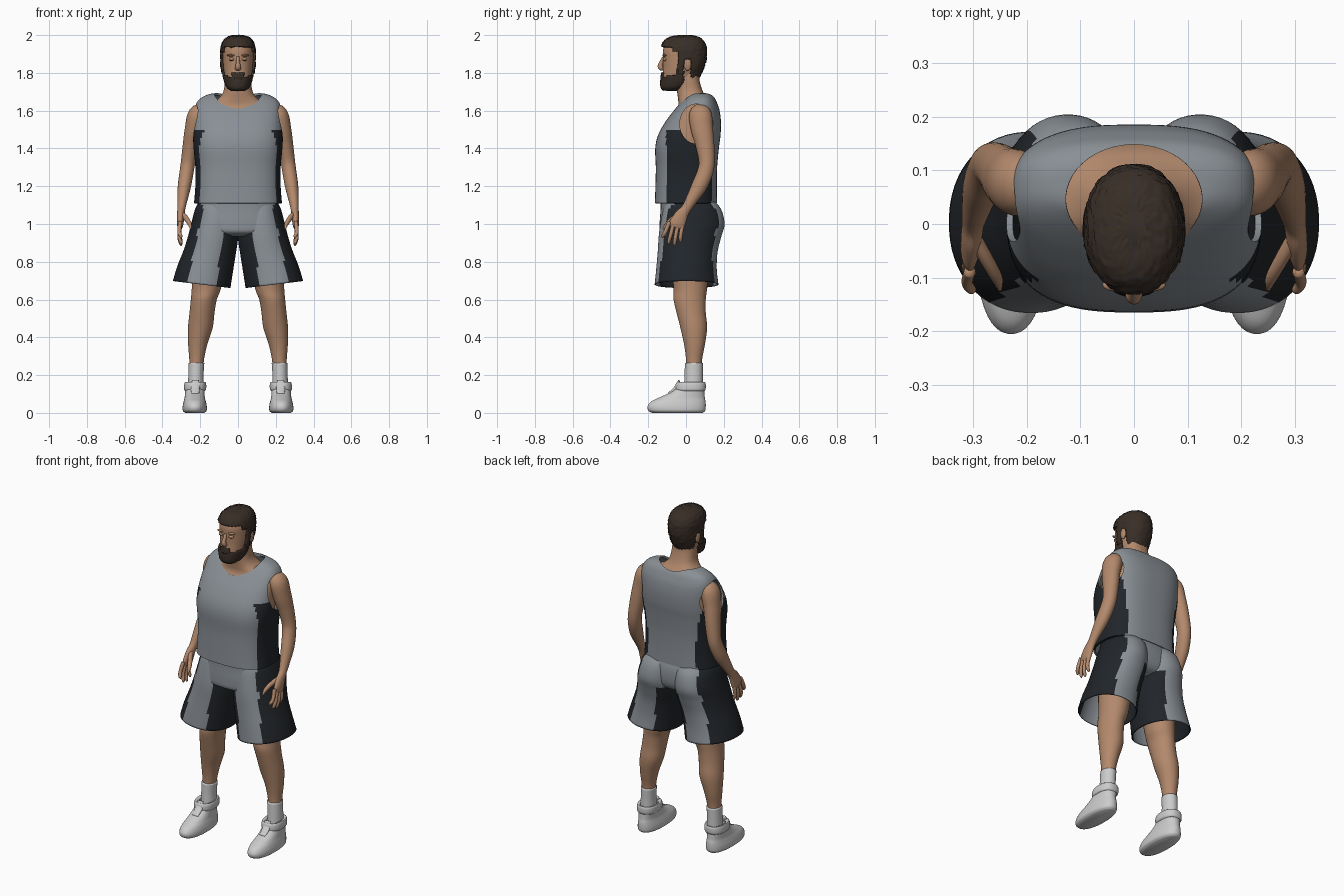
import bpy, bmesh, math, random
from mathutils import Vector

if "Cube" in bpy.data.objects:
    bpy.data.objects.remove(bpy.data.objects["Cube"])

random.seed(4)

def material(name, rgb):
    m = bpy.data.materials.new(name)
    m.diffuse_color = (*rgb, 1)
    m.use_nodes = True
    m.node_tree.nodes["Principled BSDF"].inputs["Base Color"].default_value = m.diffuse_color
    return m

SKIN = material("skin", (0.45, 0.25, 0.15))
GREY = material("grey_cloth", (0.25, 0.275, 0.30))
BLACK = material("black_cloth", (0.015, 0.018, 0.022))
HAIR = material("dark_hair", (0.04, 0.027, 0.02))
WHITE = material("white_shoe", (0.66, 0.66, 0.66))

def smooth_rows(rows, k=5):
    """Catmull-Rom interpolation of a list of number rows."""
    out = []
    for i in range(len(rows) - 1):
        a, b, c, d = (rows[max(0, min(len(rows) - 1, i + j))] for j in (-1, 0, 1, 2))
        for s in range(k):
            t = s / k
            out.append([0.5 * (2*q + (r - p)*t + (2*p - 5*q + 4*r - s4)*t*t + (3*q - p - 3*r + s4)*t**3)
                        for p, q, r, s4 in zip(a, b, c, d)])
    return out + [list(rows[-1])]

def build(name, loops, mats, pick=None, keep=None, caps=(True, True), mirror=False, solid=0, rough=0):
    """Skin a stack of loops; pick chooses the material, keep filters faces."""
    bm = bmesh.new()
    vs = [[bm.verts.new(p) for p in loop] for loop in loops]
    n = len(vs[0])
    for a, b in zip(vs, vs[1:]):
        for i in range(n):
            bm.faces.new((a[i], a[(i + 1) % n], b[(i + 1) % n], b[i]))
    for use, loop in zip(caps, (vs[0], vs[-1])):
        if use:
            bm.faces.new(loop)
    bmesh.ops.recalc_face_normals(bm, faces=bm.faces)
    if keep:
        bad = [f for f in bm.faces if not keep(f.calc_center_median())]
        bmesh.ops.delete(bm, geom=bad, context='FACES')
    if rough:
        bm.normal_update()
        for v in bm.verts:
            v.co += v.normal * random.uniform(-rough, rough)
    for f in bm.faces:
        f.smooth = True
        f.material_index = pick(f.calc_center_median()) if pick else 0
    me = bpy.data.meshes.new(name)
    bm.to_mesh(me)
    bm.free()
    for m in mats:
        me.materials.append(m)
    ob = bpy.data.objects.new(name, me)
    bpy.context.collection.objects.link(ob)
    if solid:
        s = ob.modifiers.new("thickness", 'SOLIDIFY')
        s.thickness, s.offset = solid, -1
    if mirror:
        ob.modifiers.new("mirror", 'MIRROR')
    return ob

def loft(name, rings, mats, p=2.0, n=48, tilt=0, k=5, **kw):
    """Rings are (z, x_min, x_max, y_front, y_back), superellipse power p."""
    loops = []
    rows = smooth_rows(rings, k)
    for j, (z, x0, x1, y0, y1) in enumerate(rows):
        cx, cy, rx, ry = (x0 + x1)/2, (y0 + y1)/2, (x1 - x0)/2, (y1 - y0)/2
        loop = []
        for i in range(n):
            a = math.tau * (i + 0.5) / n
            c, s = math.cos(a), math.sin(a)
            dx = rx * math.copysign(abs(c)**(2/p), c)
            dy = ry * math.copysign(abs(s)**(2/p), s)
            loop.append((cx + dx, cy + dy, z + tilt * dx * j / len(rows)))
        loops.append(loop)
    return build(name, loops, mats, **kw)

def tube(name, pts, mats, n=16, k=5, **kw):
    """Points are (x, y, z, radius_y, radius_x) along a path."""
    rows = smooth_rows(pts, k)
    loops = []
    for i, r in enumerate(rows):
        t = (Vector(rows[min(i + 1, len(rows) - 1)][:3]) - Vector(rows[max(i - 1, 0)][:3])).normalized()
        u = t.cross(Vector((1, 0, 0))).normalized()
        v = u.cross(t)
        loops.append([Vector(r[:3]) + u*r[3]*math.cos(math.tau*j/n) + v*r[4]*math.sin(math.tau*j/n)
                      for j in range(n)])
    return build(name, loops, mats, **kw)

def sym(rings):
    return [(z, -rx, rx, y0, y1) for z, rx, y0, y1 in rings]

def grow(rings, d):
    return [(z + d*(z - 1.85)/0.13, a - d, b + d, f - d, g + d) for z, a, b, f, g in rings]

# Torso skin and neck
loft("torso", sym([(1.3, .20, -.13, .14), (1.42, .212, -.135, .15), (1.50, .213, -.11, .16), (1.58, .207, -.065, .155),
     (1.625, .17, -.042, .14), (1.66, .11, -.042, .115), (1.70, .078, -.047, .09), (1.76, .07, -.05, .072),
     (1.81, .066, -.05, .07)]), [SKIN], p=2.4)

# Tank top with neck and arm openings
tank = loft("tank_top", sym([(1.11, .233, -.165, .165), (1.2, .226, -.162, .163), (1.3, .226, -.16, .165),
     (1.4, .235, -.163, .174), (1.47, .238, -.148, .183), (1.54, .235, -.11, .185), (1.60, .231, -.065, .178),
     (1.64, .22, -.03, .165), (1.67, .192, .0, .15), (1.69, .14, .025, .125), (1.695, .06, .05, .10)]),
     [GREY, BLACK], p=2.7, n=72, caps=(False, False), solid=.012,
     pick=lambda c: int(abs(c.x) > .15 and -.105 < c.y < .135 and c.z < 1.5))
neck_cut = loft("neck_cutter", sym([(1.56, .12, -.056, .148), (1.66, .126, -.056, .148), (1.8, .13, -.056, .148)]), [GREY])
arm_cut = tube("armhole_cutter", [(.17, .055, 1.53, .1, .1), (.35, .055, 1.53, .1, .1)], [GREY], k=1, n=4)
bpy.data.objects.remove(arm_cut)
cutters = [neck_cut]
for side in (-1, 1):
    bpy.ops.mesh.primitive_cylinder_add(vertices=40, radius=1, depth=.2, location=(side*.27, .055, 1.53),
                                        rotation=(0, math.pi/2, 0))
    c = bpy.context.object
    c.name = "armhole_cutter"
    c.scale = (.105, .088, 1)
    cutters.append(c)
for c in cutters:
    c.hide_render = True
    b = tank.modifiers.new("opening", 'BOOLEAN')
    b.operation, b.solver, b.object = 'DIFFERENCE', 'EXACT', c
bpy.ops.object.select_all(action='DESELECT')
bpy.context.view_layer.objects.active = tank
tank.select_set(True)
for m in list(tank.modifiers):
    bpy.ops.object.modifier_apply(modifier=m.name)
bpy.ops.object.shade_smooth_by_angle(angle=math.radians(45))
for c in cutters:
    bpy.data.objects.remove(c)

# Shorts: hip block plus two flared legs, dark side and inner panels
loft("shorts_hips", sym([(1.15, .205, -.135, .145), (1.08, .22, -.135, .17), (1.0, .235, -.14, .172),
     (.955, .20, -.135, .15), (.935, .10, -.09, .10)]), [GREY, BLACK], p=2.4,
     pick=lambda c: int(abs(c.x) > .195 and abs(c.y) < .12))

def panel(c):
    t = max(0, min(1, (1.1 - c.z) / .42))
    mid, half = .11 + .083*t, .115 + .038*t
    off = (c.x - mid) / half
    return int(off > .62 - .12*t or (off < -.5 and c.z < .96))

loft("shorts_leg", [(1.13, .0, .20, -.10, .14), (1.08, .0, .226, -.12, .185), (1.0, .0, .247, -.136, .204),
     (.93, .0, .264, -.145, .186), (.85, .012, .288, -.15, .167), (.76, .027, .322, -.158, .163),
     (.68, .04, .345, -.166, .172)], [GREY, BLACK], p=2.15, n=56, tilt=.13, caps=(True, False),
     mirror=True, solid=.006, pick=panel)

# Legs and socks
loft("leg", [(.97, .04, .21, -.09, .12), (.80, .065, .24, -.08, .12), (.66, .09, .245, -.066, .112),
     (.60, .112, .25, -.066, .105), (.53, .124, .257, -.05, .105), (.45, .134, .265, -.03, .112),
     (.36, .163, .264, -.01, .10), (.28, .18, .258, .0, .085), (.2, .186, .258, .0, .083)], [SKIN], n=32, mirror=True)
loft("sock", [(.265, .178, .261, -.006, .09), (.2, .182, .263, -.008, .089), (.12, .18, .266, -.012, .09)],
     [WHITE], n=32, mirror=True)

# Shoes with padded ankle cuff and tongue
loft("shoe", [(.0, .178, .28, -.18, .09), (.012, .166, .292, -.2, .102), (.035, .165, .293, -.204, .105),
     (.06, .17, .288, -.185, .104), (.08, .175, .283, -.145, .1), (.105, .177, .28, -.09, .098),
     (.13, .176, .278, -.052, .096), (.14, .185, .27, -.03, .09)], [WHITE], p=2.25, n=40, mirror=True)
loft("shoe_cuff", [(.115, .176, .28, -.05, .098), (.125, .169, .286, -.056, .104), (.15, .168, .285, -.055, .105),
     (.163, .172, .281, -.048, .101)], [WHITE], p=2.4, n=40, mirror=True, solid=.02, caps=(False, False))
tube("shoe_tongue", [(.226, -.09, .1, .008, .02), (.226, -.052, .135, .01, .024), (.226, -.036, .172, .006, .018)],
     [WHITE], mirror=True)

# Arms with palm
tube("arm", [(.17, .07, 1.615, .03, .025), (.212, .075, 1.582, .06, .05), (.236, .085, 1.5, .058, .046),
     (.25, .1, 1.42, .05, .042), (.264, .11, 1.33, .042, .038), (.273, .1, 1.27, .042, .037),
     (.284, .07, 1.2, .041, .035), (.294, .03, 1.13, .031, .027), (.30, .0, 1.08, .026, .021),
     (.303, -.025, 1.045, .035, .02), (.306, -.047, 1.0, .042, .017), (.306, -.055, .98, .034, .011)],
     [SKIN], n=28, mirror=True)

# Fingers and thumb
for i in range(4):
    y, ty = -.088 + .023*i, -.122 + .031*i
    z, tz = .992 - .005*i, (.925, .893, .885, .902)[i]
    tube("finger", [(.306, y, z + .02, .011, .011), (.311, (y + ty)/2 - .004, (z + tz)/2, .0105, .0105),
         (.303, ty, tz + .012, .009, .009), (.30, ty, tz, .003, .003)], [SKIN], n=12, mirror=True)
tube("thumb", [(.298, -.025, 1.055, .016, .014), (.275, -.065, 1.03, .015, .013), (.256, -.1, 1.0, .011, .011),
     (.25, -.122, .972, .004, .004)], [SKIN], n=12, mirror=True)

# Head
head = sym([(1.715, .03, -.112, -.05), (1.732, .052, -.126, .0), (1.77, .068, -.127, .05), (1.82, .077, -.122, .08),
     (1.87, .081, -.122, .097), (1.92, .081, -.122, .098), (1.955, .07, -.108, .085), (1.978, .045, -.075, .055),
     (1.987, .012, -.02, .012)])
loft("head", head, [SKIN], p=2.15)
tube("nose", [(0, -.119, 1.885, .006, .008), (0, -.129, 1.86, .01, .01), (0, -.136, 1.835, .014, .014),
     (0, -.13, 1.822, .011, .016), (0, -.12, 1.816, .004, .01)], [SKIN])

def ball(name, loc, scale, mat):
    bpy.ops.mesh.primitive_uv_sphere_add(segments=20, ring_count=12, radius=1)
    ob = bpy.context.object
    ob.name = name
    for v in ob.data.vertices:
        v.co = Vector(loc) + Vector(a*b for a, b in zip(v.co, scale))
    ob.data.materials.append(mat)
    ob.modifiers.new("mirror", 'MIRROR')
    bpy.ops.object.shade_smooth()

ball("ear", (.084, .008, 1.845), (.011, .02, .034), SKIN)
ball("eyelid", (.033, -.112, 1.872), (.016, .011, .009), SKIN)
ball("eyelash", (.033, -.119, 1.868), (.013, .004, .0015), HAIR)
ball("brow", (.035, -.113, 1.893), (.024, .012, .006), SKIN)

# Hair cap and beard are shells cut from the enlarged head
def hair_area(c):
    if c.y < -.075: return c.z > 1.937
    if c.y < -.045: return c.z > 1.915
    if c.y < -.012: return c.z > 1.79
    if c.y < .03: return c.z > 1.87
    return c.z > 1.765

def beard_area(c):
    if abs(c.x) < .02 and 1.762 < c.z < 1.772 and c.y < -.1: return False
    top = 1.803 if abs(c.x) < .035 else 1.782 + .25*max(0, abs(c.x) - .06)
    return c.y < -.012 and c.z < (1.81 if c.y > -.05 else top)

loft("hair", grow(head, .012), [HAIR], p=2.15, n=72, k=7, keep=hair_area, solid=.012, rough=.0025)
loft("beard", grow(head, .009), [HAIR], p=2.15, n=72, k=7, keep=beard_area, solid=.01, rough=.001)
